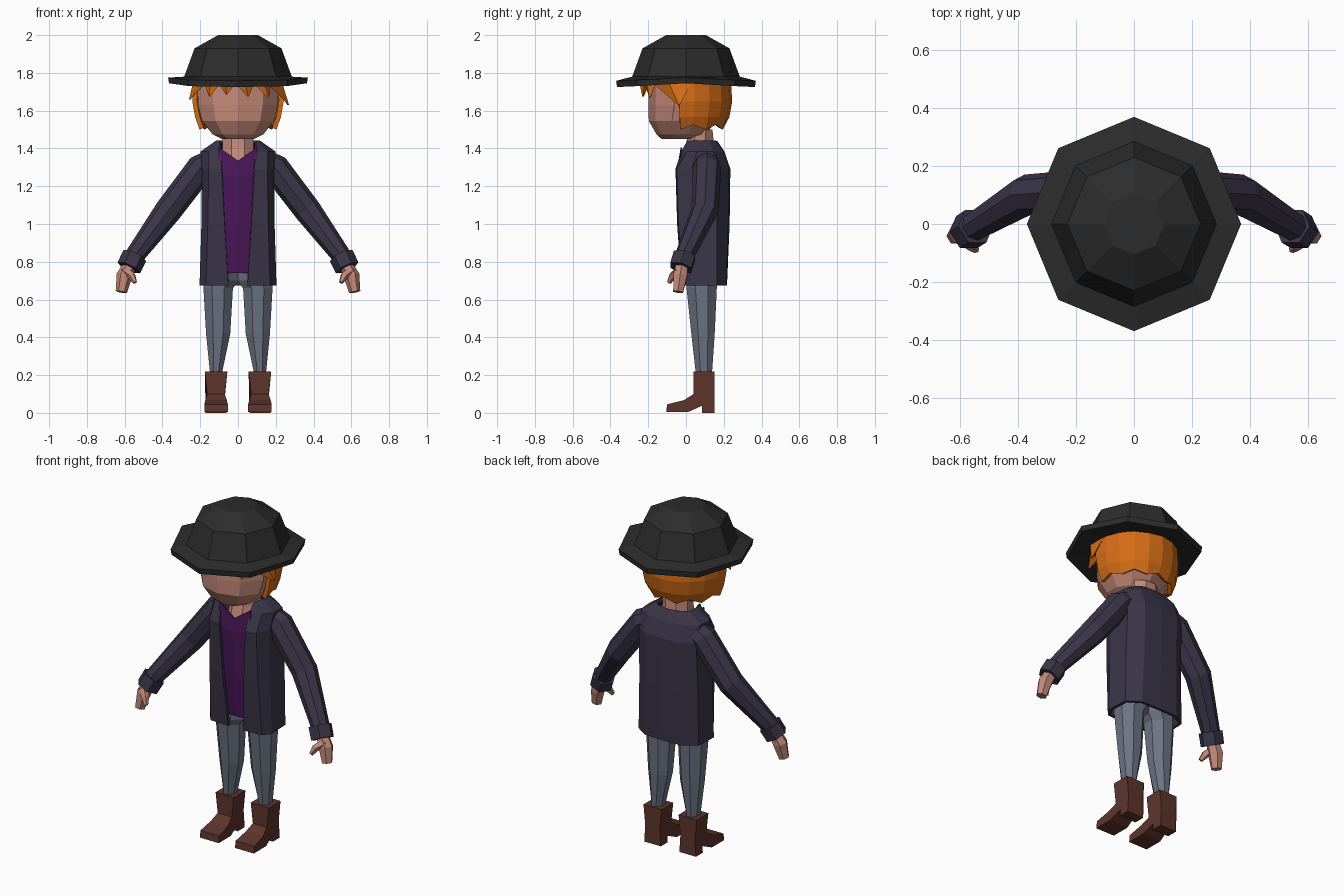
import bpy, bmesh
from math import sin, cos, pi, radians
from mathutils import Vector

if "Cube" in bpy.data.objects:
    bpy.data.objects.remove(bpy.data.objects["Cube"])


def material(name, rgb):
    m = bpy.data.materials.new(name)
    m.diffuse_color = (*rgb, 1)
    m.use_nodes = True
    m.node_tree.nodes["Principled BSDF"].inputs["Base Color"].default_value = m.diffuse_color
    return m


FELT = material("felt", (.025, .025, .025))
SKIN = material("skin", (.55, .25, .19))
HAIR = material("hair", (.66, .15, .008))
CLOTH = material("coat_cloth", (.042, .036, .065))
PURPLE = material("shirt_cloth", (.07, .008, .10))
DENIM = material("denim", (.15, .175, .23))
LEATHER = material("leather", (.11, .035, .025))


def loft(name, rings, mat, closed=True, caps=True, mirror=False, thick=0):
    """Skin a list of equally long point rows."""
    bm = bmesh.new()
    rows = [[bm.verts.new(p) for p in r] for r in rings]
    n = len(rows[0])
    for a, b in zip(rows, rows[1:]):
        for i in range(n if closed else n - 1):
            j = (i + 1) % n
            bm.faces.new((a[i], a[j], b[j], b[i]))
    if closed and caps:
        bm.faces.new(rows[0])
        bm.faces.new(rows[-1])
    bmesh.ops.recalc_face_normals(bm, faces=bm.faces)
    me = bpy.data.meshes.new(name)
    bm.to_mesh(me)
    bm.free()
    me.materials.append(mat)
    ob = bpy.data.objects.new(name, me)
    bpy.context.collection.objects.link(ob)
    if mirror:
        ob.modifiers.new("mirror", "MIRROR")
    if thick:
        s = ob.modifiers.new("solidify", "SOLIDIFY")
        s.thickness, s.offset = thick, 0
    return ob


def ellipse(cx, cy, z, rx, ry, n=8, flat=False):
    """Horizontal ring; flat puts sides rather than corners on the axes."""
    k, o = (1 / cos(pi / n), .5) if flat else (1, 0)
    return [(cx + rx * k * cos((i + o) * 2 * pi / n),
             cy + ry * k * sin((i + o) * 2 * pi / n), z) for i in range(n)]


def tube(name, path, mat, n=6, **kw):
    """Faceted tube through (x, y, z, radius) points."""
    pts = [Vector(p[:3]) for p in path]
    rings = []
    for i, p in enumerate(pts):
        d = (pts[min(i + 1, len(pts) - 1)] - pts[max(i - 1, 0)]).normalized()
        u = d.cross(Vector((0, 1, 0))).normalized()
        v = d.cross(u)
        r = path[i][3]
        rings.append([p + r * (u * cos(k * 2 * pi / n) + v * sin(k * 2 * pi / n))
                      for k in range(n)])
    return loft(name, rings, mat, **kw)


# Hat: octagonal brim raised slightly at the sides, and crown
def hat_ring(r, z, lift):
    return [(x, y, zz + lift * (x / r) ** 4) for x, y, zz in ellipse(0, 0, z, r, r)]


loft("hat", [hat_ring(r, z, l) for r, z, l in (
    (.22, 1.745, 0), (.365, 1.725, .02), (.37, 1.758, .017), (.285, 1.78, 0),
    (.23, 1.93, 0), (.105, 2.0, 0))], FELT)

# Head and neck
loft("head", [ellipse(0, (f + b) / 2, z, rx, (b - f) / 2, 10, True) for z, rx, f, b in (
    (1.45, .085, -.125, .04), (1.475, .135, -.15, .10), (1.545, .19, -.188, .15),
    (1.63, .212, -.19, .19), (1.76, .215, -.185, .20))], SKIN)
loft("neck", [ellipse(0, y, z, .083, ry, 8, True) for y, z, ry in (
    (.06, 1.32, .085), (.075, 1.40, .075), (.075, 1.50, .065))], SKIN)


# Back hair: faceted shell with a ragged lower edge
def hair_row(r, z, jag=0):
    row = []
    for i in range(11):
        a = radians(-9 + 19.8 * i)
        row.append((r * cos(a), r * sin(a), z + jag * (i % 2)))
    return row


loft("back_hair", [hair_row(.225, 1.76), hair_row(.232, 1.65), hair_row(.218, 1.57),
                   hair_row(.195, 1.505, .025)], HAIR, closed=False, thick=.025)

# Fringe: pointed locks hanging from under the brim (start, end, tip angle, tip z, tip radius)
for k, (a, b, t, z, r) in enumerate((
        (-52, 8, -8, 1.63, .27), (-72, -42, -50, 1.67, .25), (-95, -68, -77, 1.675, .235),
        (-118, -92, -105, 1.685, .235), (-140, -112, -128, 1.675, .245),
        (-188, -134, -168, 1.66, .262))):
    def at(deg, rad, h):
        return (rad * cos(radians(deg)), rad * sin(radians(deg)), h)
    m = (a + b) / 2
    top = [at(a, .235, 1.755), at(m, .25, 1.755), at(b, .235, 1.755), at(m, .19, 1.755)]
    tip = [at(t + s, r - d, z) for s, d in ((-1, 0), (0, -.003), (1, 0), (0, .006))]
    loft(f"fringe_lock_{k + 1}", [top, tip], HAIR)

# Coat: open-fronted half shell, mirrored
coat = (
    (.675, [(.05, -.015), (.165, -.01), (.195, .03), (.19, .16), (.12, .205), (0, .208)]),
    (1.00, [(.07, -.038), (.155, -.033), (.185, .03), (.185, .16), (.11, .215), (0, .222)]),
    (1.29, [(.085, -.047), (.15, -.042), (.182, .03), (.182, .17), (.11, .22), (0, .226)]),
    (1.38, [(.09, -.018), (.15, .01), (.19, .06), (.185, .14), (.11, .19), (0, .195)]),
    (1.435, [(.093, .012), (.1, .03), (.11, .07), (.105, .12), (.07, .15), (0, .158)]))
loft("coat", [[(x, y, z) for x, y in pts] for z, pts in coat], CLOTH,
     closed=False, mirror=True, thick=.018)

# Shirt front with a V neck (centre z, edge z, half width, y)
loft("shirt", [[(0, y, zc), (w, y + .012, ze)] for zc, ze, w, y in (
    (.74, .74, .085, -.012), (1.0, 1.0, .10, -.034), (1.25, 1.28, .11, -.046),
    (1.335, 1.405, .10, -.036))], PURPLE, closed=False, mirror=True, thick=.008)

# Sleeves, rolled cuffs, hands and thumbs
tube("sleeves", [(.13, .11, 1.335, .065), (.195, .112, 1.30, .075), (.37, .10, 1.07, .072),
                 (.56, -.015, .815, .05)], CLOTH, n=8, mirror=True)
tube("cuffs", [(.547, -.008, .832, .067), (.578, -.028, .768, .066)], CLOTH, mirror=True)
tube("hands", [(.568, -.02, .79, .035), (.602, -.03, .725, .042), (.618, -.042, .64, .03)],
     SKIN, mirror=True)
tube("thumbs", [(.60, -.035, .755, .026), (.562, -.072, .725, .022), (.545, -.09, .69, .012)],
     SKIN, n=5, mirror=True)

# Trouser legs meeting at the hips
loft("trousers", [ellipse(cx, cy, z, rx, ry, 8, True) for z, cx, cy, rx, ry in (
    (.20, .117, .095, .03, .042), (.42, .105, .09, .064, .062), (.66, .105, .083, .078, .08),
    (.70, .09, .085, .094, .085), (.80, .083, .09, .088, .09))], DENIM, mirror=True)

# Boots: side profile (y, z, half width)
boot = [(.04, .22, .06), (.04, .10, .046), (-.01, .068, .057), (-.10, .045, .062),
        (-.105, .004, .062), (.01, .004, .062), (.085, .038, .052), (.085, 0, .055),
        (.15, 0, .055), (.15, .10, .048), (.15, .22, .06)]
loft("boots", [[(.116 + s * w, y, z) for y, z, w in boot] for s in (-1, 1)], LEATHER, mirror=True)
